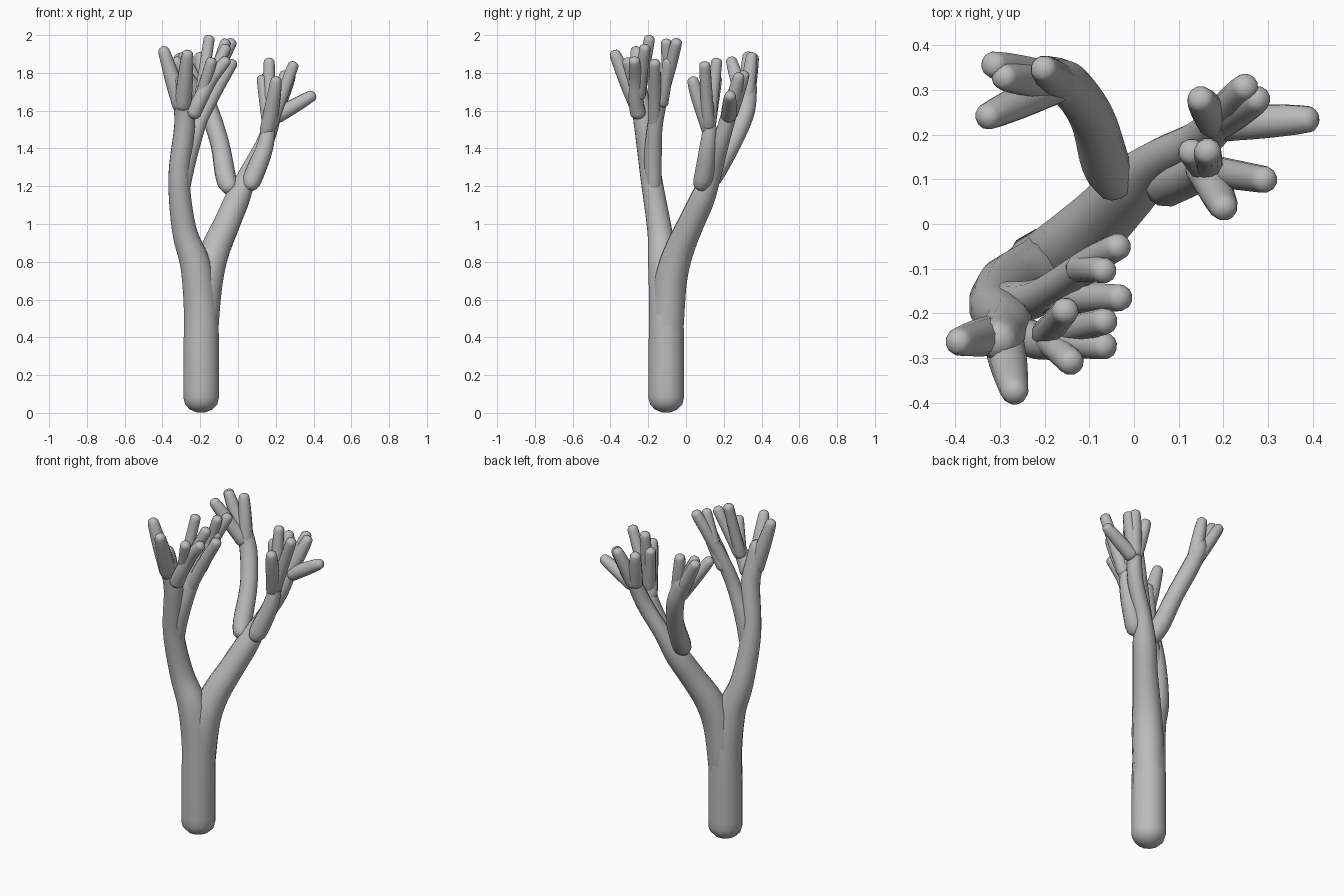
import bpy, bmesh, math
from mathutils import Vector

bark = bpy.data.materials.new("grey bark")
bark.diffuse_color = (0.5, 0.5, 0.5, 1)
SIDES = 12


def smooth_path(pts, steps=5):
    """Catmull-Rom through (x, y, z, radius) points."""
    p = [Vector(q) for q in pts]
    p = [2 * p[0] - p[1]] + p + [2 * p[-1] - p[-2]]
    out = []
    for i in range(1, len(p) - 2):
        a, b, c, d = p[i - 1:i + 3]
        for s in range(steps):
            t = s / steps
            out.append(0.5 * (2 * b + (c - a) * t + (2 * a - 5 * b + 4 * c - d) * t * t
                              + (3 * b - a - 3 * c + d) * t ** 3))
    return out + [p[-2]]


def limb(name, *pts):
    """Round-ended tube; the end points are the outer tips of the caps."""
    path = smooth_path(pts)
    pos = [q.xyz for q in path]
    rad = [q.w for q in path]
    n = len(pos)
    tan = [(pos[min(i + 1, n - 1)] - pos[max(i - 1, 0)]).normalized() for i in range(n)]
    r0, r1 = rad[0], rad[-1]
    start, end = pos[0] + tan[0] * r0 * 0.8, pos[-1] - tan[-1] * r1 * 0.8
    rings = []
    caps = (12, 40, 65)
    for a in caps:
        k = math.radians(a)
        rings.append((start - tan[0] * r0 * 0.8 * math.cos(k), tan[0], r0 * math.sin(k)))
    rings.append((start, tan[0], r0))
    for q, t, r in zip(pos, tan, rad):
        if (q - start).dot(tan[0]) > 0.01 and (q - end).dot(tan[-1]) < -0.01:
            rings.append((q, t, r))
    rings.append((end, tan[-1], r1))
    for a in reversed(caps):
        k = math.radians(a)
        rings.append((end + tan[-1] * r1 * 0.8 * math.cos(k), tan[-1], r1 * math.sin(k)))
    bm = bmesh.new()
    side = tan[0].orthogonal().normalized()
    prev = None
    for c, t, r in rings:
        side = (side - t * side.dot(t)).normalized()
        up = t.cross(side)
        ring = [bm.verts.new(c + (side * math.cos(u) + up * math.sin(u)) * r)
                for u in (2 * math.pi * k / SIDES for k in range(SIDES))]
        if prev:
            for k in range(SIDES):
                j = (k + 1) % SIDES
                bm.faces.new((prev[k], prev[j], ring[j], ring[k]))
        else:
            bm.faces.new(ring[::-1])
        prev = ring
    bm.faces.new(prev)
    for f in bm.faces:
        f.smooth = True
    me = bpy.data.meshes.new(name)
    bm.to_mesh(me)
    bm.free()
    me.materials.append(bark)
    ob = bpy.data.objects.new(name, me)
    bpy.context.collection.objects.link(ob)


def twigs(name, base, r, tips):
    """Fan of short twigs from one base point."""
    for i, t in enumerate(tips):
        b = Vector(base)
        mid = b.lerp(Vector(t), 0.5)
        limb(f"{name}_{i + 1}", (*b, r), (*mid, r * 0.92), (*t, 0.03))


# trunk running on into the left branch
limb("trunk_and_left_branch",
     (-0.195, -0.105, 0.0, 0.097), (-0.195, -0.105, 0.3, 0.097), (-0.197, -0.105, 0.55, 0.093),
     (-0.225, -0.12, 0.78, 0.083), (-0.285, -0.14, 0.97, 0.067), (-0.312, -0.185, 1.25, 0.058),
     (-0.283, -0.22, 1.52, 0.056), (-0.295, -0.245, 1.66, 0.052), (-0.31, -0.265, 1.79, 0.045))
twigs("left_twig", (-0.295, -0.245, 1.6), 0.046, [(-0.4, -0.265, 1.94), (-0.265, -0.385, 1.92)])

# right branch leaving the trunk
limb("right_branch",
     (-0.195, -0.105, 0.2, 0.08), (-0.185, -0.095, 0.5, 0.088), (-0.165, -0.08, 0.7, 0.088),
     (-0.125, -0.04, 0.85, 0.08), (-0.06, 0.025, 1.0, 0.071), (0.0, 0.09, 1.14, 0.066),
     (0.06, 0.145, 1.28, 0.048), (0.15, 0.19, 1.45, 0.045), (0.205, 0.245, 1.64, 0.04))

# inner branch of the left side, with its fan
limb("inner_branch",
     (-0.3, -0.17, 1.15, 0.04), (-0.27, -0.175, 1.33, 0.048), (-0.215, -0.165, 1.51, 0.042),
     (-0.16, -0.13, 1.68, 0.038), (-0.09, -0.08, 1.85, 0.034), (-0.025, -0.045, 1.98, 0.03))
limb("inner_twig_low", (-0.23, -0.165, 1.48, 0.035), (-0.13, -0.165, 1.68, 0.035), (-0.02, -0.165, 1.87, 0.03))
limb("inner_twig_top", (-0.13, -0.1, 1.77, 0.032), (-0.1, -0.1, 1.86, 0.031), (-0.06, -0.105, 1.98, 0.029))
limb("inner_twig_side", (-0.17, -0.13, 1.62, 0.034), (-0.12, -0.11, 1.74, 0.033), (-0.07, -0.09, 1.88, 0.029))

# front branch of the left side, with its fan
limb("front_branch", (-0.25, -0.25, 1.56, 0.042), (-0.2, -0.265, 1.66, 0.04),
     (-0.14, -0.265, 1.77, 0.036), (-0.05, -0.275, 1.88, 0.03))
twigs("front_twig", (-0.2, -0.25, 1.66), 0.034,
      [(-0.15, -0.19, 2.0), (-0.055, -0.215, 1.95), (-0.135, -0.315, 1.88)])

# back branch of the right side
limb("back_branch", (-0.035, 0.07, 1.17, 0.045), (-0.065, 0.14, 1.25, 0.054),
     (-0.095, 0.24, 1.42, 0.05), (-0.145, 0.31, 1.58, 0.05), (-0.19, 0.33, 1.7, 0.045),
     (-0.21, 0.335, 1.78, 0.035))
twigs("back_twig", (-0.165, 0.315, 1.62), 0.042,
      [(-0.205, 0.35, 1.91), (-0.325, 0.36, 1.9), (-0.34, 0.235, 1.88), (-0.3, 0.33, 1.91)])

# near branch of the right side
limb("near_branch", (0.055, 0.07, 1.18, 0.042), (0.085, 0.095, 1.26, 0.052),
     (0.14, 0.115, 1.4, 0.046), (0.17, 0.13, 1.54, 0.035))
limb("near_twig_front", (0.14, 0.13, 1.46, 0.035), (0.165, 0.11, 1.54, 0.042),
     (0.19, 0.06, 1.68, 0.037), (0.205, 0.03, 1.78, 0.03))
twigs("near_twig", (0.165, 0.12, 1.5), 0.036, [(0.3, 0.098, 1.86), (0.165, 0.165, 1.88), (0.125, 0.165, 1.79)])

# far fan of the right side
twigs("far_twig", (0.185, 0.225, 1.56), 0.042,
      [(0.41, 0.235, 1.69), (0.255, 0.315, 1.81), (0.145, 0.285, 1.8), (0.285, 0.285, 1.8)])
